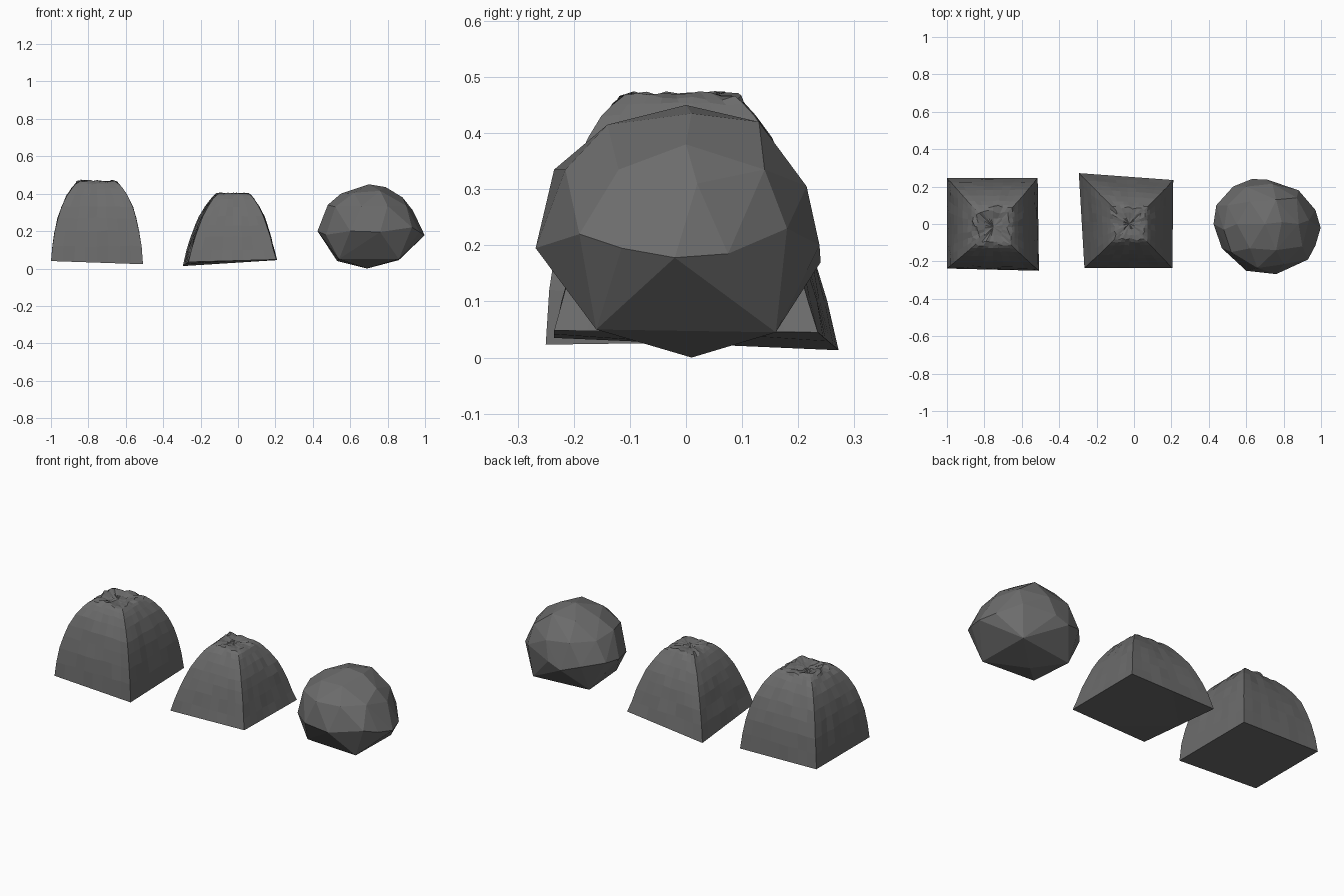
import bpy, bmesh, random
from mathutils import Vector

if "Cube" in bpy.data.objects:
    bpy.data.objects.remove(bpy.data.objects["Cube"])

random.seed(4)
stone = bpy.data.materials.new("dark grey stone")
stone.diffuse_color = (0.15, 0.15, 0.15, 1)
stone.use_nodes = True
stone.node_tree.nodes["Principled BSDF"].inputs["Base Color"].default_value = stone.diffuse_color


def finish(bm, name):
    bmesh.ops.recalc_face_normals(bm, faces=bm.faces)
    me = bpy.data.meshes.new(name)
    bm.to_mesh(me)
    bm.free()
    me.materials.append(stone)
    ob = bpy.data.objects.new(name, me)
    bpy.context.collection.objects.link(ob)


def loop_points(n):
    """Points around the unit square, n per side, counter-clockwise from front left."""
    pts = []
    for i in range(4):
        for j in range(n):
            t = -1 + 2 * j / n
            pts.append([(t, -1), (1, t), (-t, 1), (-1, -t)][i])
    return pts


def square_rock(name, base, feet, top_mid, profile, rim, chip=None, n=8):
    """base: corner xy; feet: corner heights; profile: (height, width fraction)."""
    bm = bmesh.new()
    pts = loop_points(n)

    def place(u, v, s, z):
        a, b = (u + 1) / 2, (v + 1) / 2
        w = [(1 - a) * (1 - b), a * (1 - b), a * b, (1 - a) * b]
        x = sum(c[0] * k for c, k in zip(base, w))
        y = sum(c[1] * k for c, k in zip(base, w))
        foot = sum(f * k for f, k in zip(feet, w))
        cx = sum(c[0] for c in base) / 4
        cy = sum(c[1] for c in base) / 4
        mx = top_mid[0] + (cx - top_mid[0]) * s ** 2
        my = top_mid[1] + (cy - top_mid[1]) * s ** 2
        return Vector((mx + (x - cx) * s, my + (y - cy) * s, z if z is not None else foot))

    rings = []
    for k, (z, s) in enumerate(profile):
        ring = []
        for i, (u, v) in enumerate(pts):
            p = place(u, v, s, z)
            if k:
                jit = 0.003 if i % n else 0.0015
                p += Vector([random.uniform(-jit, jit) for _ in range(3)])
            if chip and p.z > chip(p):        # broken flat patch
                p.z = chip(p)
            ring.append(bm.verts.new(p))
        rings.append(ring)
    # jagged broken crown: ragged rim, then a shallow sunken middle
    zt, st = profile[-1]
    for s, drop, jit in rim:
        ring = []
        for u, v in pts:
            r = s * random.uniform(0.88, 1.1)
            p = place(u, v, st * r, zt + drop + random.uniform(-jit, jit))
            if chip and p.z > chip(p):
                p.z = chip(p)
            ring.append(bm.verts.new(p))
        rings.append(ring)
    m = len(pts)
    for r0, r1 in zip(rings, rings[1:]):
        for i in range(m):
            bm.faces.new((r0[i], r0[(i + 1) % m], r1[(i + 1) % m], r1[i]))
    mid = bm.verts.new(sum((v.co for v in rings[-1]), Vector()) / m)
    for i in range(m):
        bm.faces.new((rings[-1][i], rings[-1][(i + 1) % m], mid))
    bm.faces.new(rings[0][::-1])
    bmesh.ops.triangulate(bm, faces=[f for f in bm.faces if len(f.verts) > 4])
    finish(bm, name)


# Tall square rock
square_rock("tall_square_rock",
            [(-1, -.238), (-.508, -.25), (-.515, .245), (-1, .245)],
            [.04, .023, .03, .04], (-.752, -.018),
            [(None, 1), (.12, .965), (.2, .915), (.27, .85), (.33, .775),
             (.39, .66), (.43, .55), (.452, .47)],
            [(.9, .012, .008), (.72, .018, .005), (.4, .008, .004)])

# Low square rock with a chipped front corner
square_rock("low_square_rock",
            [(-.265, -.235), (.205, -.235), (.21, .235), (-.295, .272)],
            [.035, .048, .045, .013], (-.025, 0),
            [(None, 1), (.1, .93), (.17, .85), (.23, .77), (.28, .69),
             (.33, .58), (.37, .47), (.39, .4)],
            [(.85, .01, .006), (.6, .013, .003), (.3, .01, .003)],
            chip=lambda p: .425 + .45 * (p.y + .06) - .25 * (p.x - .0))

# Rounded boulder: hull around rings of points, coarse below, finer on top
points = [
    (.69, .01, 0), (.86, .16, .045), (.86, -.16, .05), (.54, -.14, .05), (.53, .12, .04),
    (.425, 0, .2), (.47, -.13, .18), (.6, -.25, .2), (.76, -.268, .195), (.93, -.19, .22),
    (.97, -.115, .195), (.998, -.02, .178), (.97, .075, .185), (.88, .18, .23),
    (.71, .238, .2), (.63, .24, .17), (.53, .2, .2), (.44, .1, .21),
    (.48, -.03, .34), (.52, -.15, .33), (.66, -.235, .335), (.8, -.215, .335),
    (.9, -.12, .335), (.935, .02, .31), (.87, .14, .335), (.74, .215, .305),
    (.6, .2, .32), (.5, .1, .32),
    (.55, 0, .4), (.62, -.13, .405), (.76, -.14, .415), (.88, 0, .38), (.79, .01, .435),
    (.76, .13, .42), (.62, .12, .41), (.7, 0, .45)]
bm = bmesh.new()
for p in points:
    bm.verts.new(p)
res = bmesh.ops.convex_hull(bm, input=bm.verts)
bmesh.ops.delete(bm, geom=[v for v in bm.verts if not v.link_faces], context='VERTS')
finish(bm, "round_boulder")
